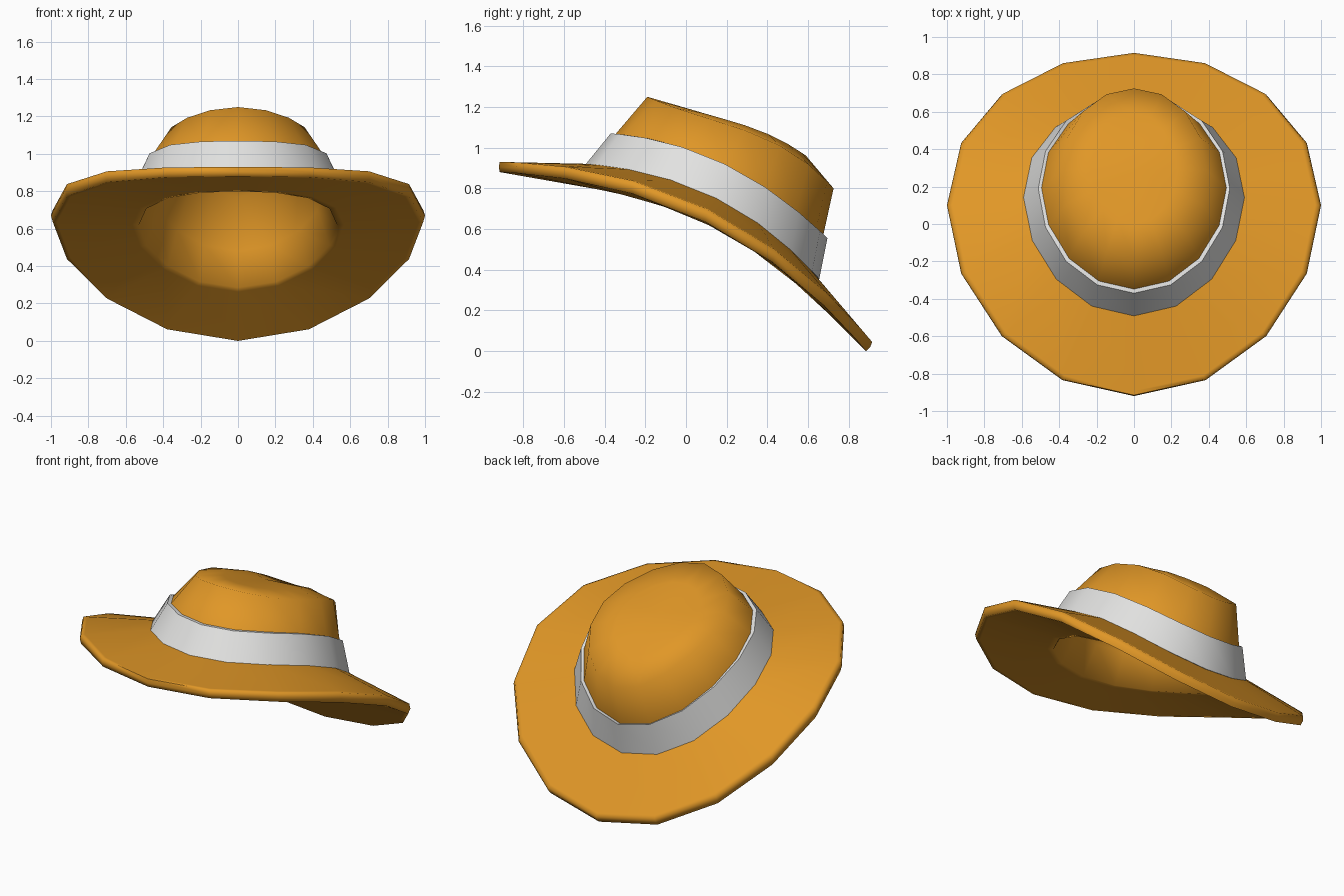
import bpy, bmesh, math

if "Cube" in bpy.data.objects:
    bpy.data.objects.remove(bpy.data.objects["Cube"])

SIDES = 16


def material(name, rgb):
    m = bpy.data.materials.new(name)
    m.diffuse_color = (*rgb, 1)
    m.use_nodes = True
    m.node_tree.nodes["Principled BSDF"].inputs["Base Color"].default_value = m.diffuse_color
    return m


def ring(bm, rx, front, side, back, skew=0.0):
    """Bent oval loop through its front, side and back (y, z) points."""
    verts = []
    for k in range(SIDES):
        t = 2 * math.pi * k / SIDES
        c, s = math.cos(t), math.sin(t)
        y, z = [m + (b - f) / 2 * c + ((b + f) / 2 - m) * c * c
                for f, m, b in zip(front, side, back)]
        verts.append(bm.verts.new((rx * s, y, z + skew * (c - c ** 3))))
    return verts


def mix(a, b, t):
    """Ring spec part-way between two others."""
    pts = [tuple(p + (q - p) * t for p, q in zip(a[i], b[i])) for i in (1, 2, 3)]
    return (a[0] + (b[0] - a[0]) * t, *pts)


def loft(name, rings, mat, caps=None, angle=40):
    """Bridge successive rings; close with end points, or into a tube."""
    bm = bmesh.new()
    loops = [ring(bm, *r) for r in rings]
    pairs = list(zip(loops, loops[1:]))
    if caps is None:
        pairs.append((loops[-1], loops[0]))
    for a, b in pairs:
        for k in range(SIDES):
            n = (k + 1) % SIDES
            bm.faces.new((a[k], a[n], b[n], b[k]))
    if caps:
        for loop, point in zip((loops[0], loops[-1]), caps):
            tip = bm.verts.new(point)
            for k in range(SIDES):
                bm.faces.new((loop[k], loop[(k + 1) % SIDES], tip))
    bmesh.ops.recalc_face_normals(bm, faces=bm.faces[:])
    me = bpy.data.meshes.new(name)
    bm.to_mesh(me)
    bm.free()
    me.materials.append(mat)
    ob = bpy.data.objects.new(name, me)
    bpy.context.collection.objects.link(ob)
    bpy.ops.object.select_all(action='DESELECT')
    ob.select_set(True)
    bpy.context.view_layer.objects.active = ob
    bpy.ops.object.shade_smooth_by_angle(angle=math.radians(angle))
    return ob


felt = material("orange felt", (0.75, 0.31, 0.02))
white = material("white ribbon", (0.76, 0.76, 0.75))

# Key loops of the brim
opening = (0.53, (-0.46, 0.80), (0.11, 0.62), (0.60, 0.285))
rim_low = (0.99, (-0.915, 0.88), (0.095, 0.635), (0.885, 0.0))
rim_top = (0.99, (-0.915, 0.93), (0.10, 0.70), (0.915, 0.045))
crown_base = (0.57, (-0.46, 0.92), (0.15, 0.755), (0.63, 0.38))

# Hollow crown and brim: inside top, opening, underside, rim, brim top, crown
loft("hat_body", [
    (0.19, (0.0, 1.14), (0.27, 1.06), (0.53, 0.92), 0.02),      # inner top
    (0.335, (-0.15, 1.18), (0.28, 1.03), (0.67, 0.77), 0.06),   # inner crown
    (0.46, (-0.34, 0.96), (0.18, 0.80), (0.63, 0.48)),          # inner wall
    opening,
    mix(opening, rim_low, 0.08),
    mix(opening, rim_low, 0.95),
    rim_low,
    (1.0, (-0.92, 0.905), (0.10, 0.67), (0.905, 0.02)),         # rim middle
    rim_top,
    mix(rim_top, crown_base, 0.05),
    mix(rim_top, crown_base, 0.95),
    crown_base,
    (0.497, (-0.352, 1.06), (0.19, 0.91), (0.67, 0.55)),        # crown wall
    (0.385, (-0.19, 1.25), (0.29, 1.085), (0.725, 0.80), 0.06), # crown edge
    (0.23, (0.0, 1.195), (0.29, 1.11), (0.59, 0.96), 0.02),     # crown top
], felt, caps=((0, 0.27, 1.06), (0, 0.29, 1.11)), angle=80)

# Ribbon around the crown
loft("hat_band", [
    (0.595, (-0.50, 0.91), (0.14, 0.745), (0.655, 0.355)),
    (0.512, (-0.37, 1.07), (0.19, 0.92), (0.695, 0.555)),
    (0.49, (-0.348, 1.068), (0.19, 0.915), (0.67, 0.55)),
    (0.55, (-0.45, 0.90), (0.14, 0.735), (0.62, 0.36)),
], white)
